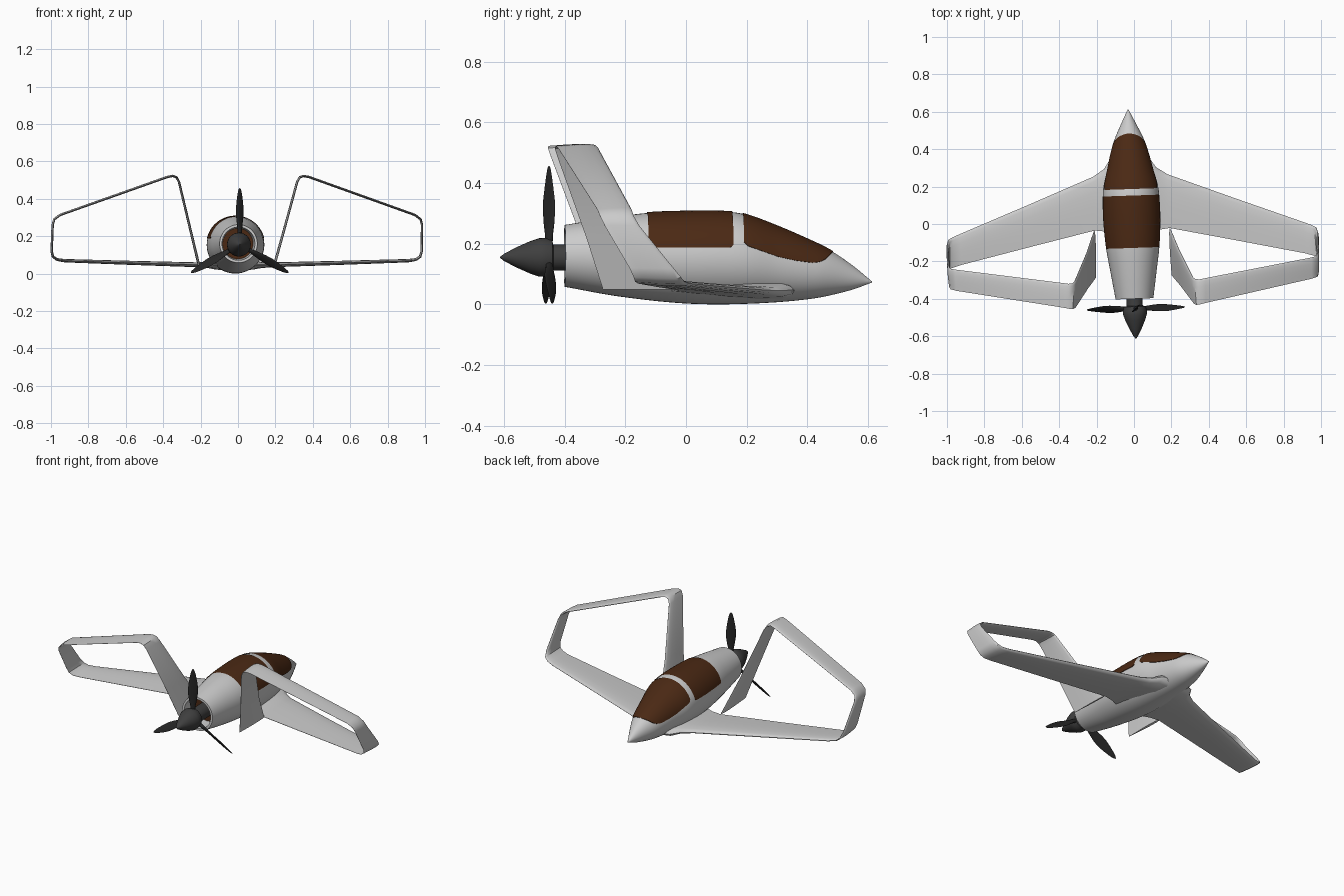
import bpy, bmesh, math
from mathutils import Matrix, Vector

if "Cube" in bpy.data.objects:
    bpy.data.objects.remove(bpy.data.objects["Cube"])

# whole aircraft is yawed two degrees about z
PLACE = Matrix.Translation((-0.011, 0, 0)) @ Matrix.Rotation(math.radians(1.95), 4, 'Z')


def material(name, rgb):
    m = bpy.data.materials.new(name)
    m.diffuse_color = (*rgb, 1)
    m.use_nodes = True
    m.node_tree.nodes["Principled BSDF"].inputs["Base Color"].default_value = m.diffuse_color
    return m


GLASS = material("brown_glass", (0.07, 0.022, 0.007))
DARK = material("dark_metal", (0.05, 0.05, 0.05))
BLACK = material("blade_black", (0.02, 0.02, 0.02))


def loft(name, rings, mat=None, closed=True, cap_start=False, cap_end=False, angle=40):
    bm = bmesh.new()
    vr = [[bm.verts.new(p) for p in r] for r in rings]
    n = len(vr[0])
    for a, b in zip(vr, vr[1:]):
        for i in range(n if closed else n - 1):
            j = (i + 1) % n
            bm.faces.new((a[i], a[j], b[j], b[i]))
    if cap_start:
        bm.faces.new(vr[0])
    if cap_end:
        bm.faces.new(vr[-1])
    bmesh.ops.recalc_face_normals(bm, faces=bm.faces)
    me = bpy.data.meshes.new(name)
    bm.to_mesh(me)
    bm.free()
    ob = bpy.data.objects.new(name, me)
    bpy.context.collection.objects.link(ob)
    if mat:
        me.materials.append(mat)
    ob.matrix_world = PLACE
    bpy.ops.object.select_all(action='DESELECT')
    ob.select_set(True)
    bpy.context.view_layer.objects.active = ob
    bpy.ops.object.shade_smooth_by_angle(angle=math.radians(angle))
    return ob


def curve(pts, x, smooth=True):
    """Interpolate through (x, value) points, x ascending."""
    x = min(max(x, pts[0][0]), pts[-1][0])
    i = 0
    while i < len(pts) - 2 and x > pts[i + 1][0]:
        i += 1
    (x0, a), (x1, b) = pts[i], pts[i + 1]
    t, h = (x - x0) / (x1 - x0), x1 - x0
    if not smooth:
        return a + (b - a) * t

    def slope(k):
        p, q = pts[max(k - 1, 0)], pts[min(k + 1, len(pts) - 1)]
        return (q[1] - p[1]) / (q[0] - p[0])
    m0, m1 = slope(i) * h, slope(i + 1) * h
    return ((2*t**3 - 3*t*t + 1) * a + (t**3 - 2*t*t + t) * m0
            + (3*t*t - 2*t**3) * b + (t**3 - t*t) * m1)


# fuselage outlines along y
TOP = [(-.4, .262), (-.25, .286), (-.13, .301), (0, .306), (.14, .305), (.2, .295), (.3, .258),
       (.4, .215), (.476, .178), (.55, .128), (.613, .076)]
BOTTOM = [(-.4, .058), (-.22, .026), (0, .003), (.2, .002), (.41, .018), (.54, .046), (.613, .072)]
WIDTH = [(-.4, .101), (-.25, .124), (-.13, .142), (0, .152), (.1, .153), (.2, .146), (.3, .121),
         (.4, .096), (.45, .08), (.53, .043), (.613, .002)]


def section(y):
    t, b = curve(TOP, y), curve(BOTTOM, y)
    return (t + b) / 2, (t - b) / 2, curve(WIDTH, y)


def arc(y, a0, a1, n, grow=0.0, scale=1.0, at=None):
    c, h, w = section(y)
    return [((w * scale + grow) * math.cos(a0 + (a1 - a0) * i / n), y if at is None else at,
             c + (h * scale + grow) * math.sin(a0 + (a1 - a0) * i / n)) for i in range(n + 1)]


# fuselage shell with an open, lipped tail
N = 48
FULL = 2 * math.pi * (N - 1) / N
rings = [arc(-.4, 0, FULL, N - 1, scale=.8, at=-.29), arc(-.4, 0, FULL, N - 1, scale=.87)]
rings += [arc(-.4 + 1.013 * i / 70, 0, FULL, N - 1) for i in range(71)]
loft("fuselage", rings, cap_end=True)
loft("tail_recess", [arc(-.4, 0, FULL, N - 1, scale=s, at=-.3) for s in (.85, .1)], GLASS, cap_end=True)


# windows: patches of the fuselage surface above a lower sill line
def window(name, y0, y1, sill, n):
    rings = []
    for i in range(n + 1):
        y = y0 + (y1 - y0) * i / n
        c, h, w = section(y)
        a = math.asin(max(-1, min(.995, (curve(sill, y, False) - c) / h)))
        grow = 0.003
        r = arc(y, a, math.pi - a, 32, grow)
        low = arc(y, a, math.pi - a, 32, -0.003)
        rings.append([low[0]] + r + [low[-1]])
    loft(name, rings, GLASS, closed=False)


window("windshield", .187, .485, [(.187, .205), (.2, .192), (.3, .157), (.36, .144), (.415, .137),
                                  (.44, .14), (.46, .15), (.475, .165), (.485, .175)], 50)
window("rear_canopy", -.128, .152, [(-.128, .196), (-.118, .187), (.142, .187), (.152, .196)], 40)

# box wing: path stations (x, z, leading y, trailing y, thickness)
WING = [(0, .047, .37, -.06, .07), (.105, .047, .35, -.05, .05), (.14, .046, .298, -.036, .034),
        (.2, .047, .259, -.028, .026), (.55, .057, .121, -.105, .022), (.92, .069, -.022, -.188, .018),
        (.96, .075, -.038, -.2, .016), (.982, .09, -.05, -.206, .014), (.99, .12, -.075, -.22, .013),
        (.988, .26, -.188, -.302, .013), (.98, .29, -.205, -.316, .013), (.95, .313, -.212, -.325, .013),
        (.38, .516, -.303, -.435, .013), (.35, .522, -.308, -.442, .013), (.33, .515, -.306, -.444, .013),
        (.316, .49, -.295, -.436, .013), (.247, .22, -.145, -.337, .013), (.203, .05, -.028, -.281, .013)]
FOIL = [(0, 0), (.03, .28), (.1, .44), (.3, .5), (.55, .4), (.8, .2), (1, .04)]
FOIL += [(u, -v) for u, v in reversed(FOIL[1:])]
rings = []
for i, (x, z, le, te, th) in enumerate(WING):
    p, q = WING[max(i - 1, 0)], WING[min(i + 1, len(WING) - 1)]
    t1 = Vector((x - p[0], z - p[1]))
    t2 = Vector((q[0] - x, q[1] - z))
    d = ((t1.normalized() if i else t1) + t2.normalized()).normalized() if i < len(WING) - 1 else t1.normalized()
    rings.append([(x - d.y * v * th, le + (te - le) * u, z + d.x * v * th) for u, v in FOIL])
rings[0] = [(0, y, z) for x, y, z in rings[0]]
wing = loft("box_wing", rings, cap_end=True)
wing.modifiers.new("mirror", 'MIRROR')

# spinner and shaft, turned about the propeller axis
HUB_Z = .155
PROFILE = [(-.613, .002), (-.6, .012), (-.56, .033), (-.515, .053), (-.485, .063), (-.465, .064),
           (-.442, .058), (-.438, .043), (-.29, .043)]
loft("spinner", [[(r * math.cos(a * math.pi / 16), y, HUB_Z + r * math.sin(a * math.pi / 16))
                  for a in range(32)] for y, r in PROFILE], DARK, cap_start=True, cap_end=True)

# three twisted blades: (radius, chord, thickness, pitch in degrees)
BLADE = [(.03, .024, .024, 55), (.07, .028, .02, 52), (.11, .044, .014, 48), (.15, .056, .01, 44),
         (.19, .056, .009, 41), (.23, .045, .007, 38), (.27, .03, .005, 35), (.293, .017, .004, 33),
         (.302, .005, .002, 32)]
for k in range(3):
    turn = Matrix.Translation((0.005, -.452, HUB_Z)) @ Matrix.Rotation(k * math.tau / 3, 4, 'Y')
    rings = []
    for r, c, th, pitch in BLADE:
        tw = Matrix.Rotation(math.radians(pitch), 4, 'Z')
        rings.append([turn @ (tw @ Vector((c / 2 * math.cos(a * math.pi / 8), th / 2 * math.sin(a * math.pi / 8), r)))
                      for a in range(16)])
    loft(f"propeller_blade_{k + 1}", rings, BLACK, cap_start=True, cap_end=True)
